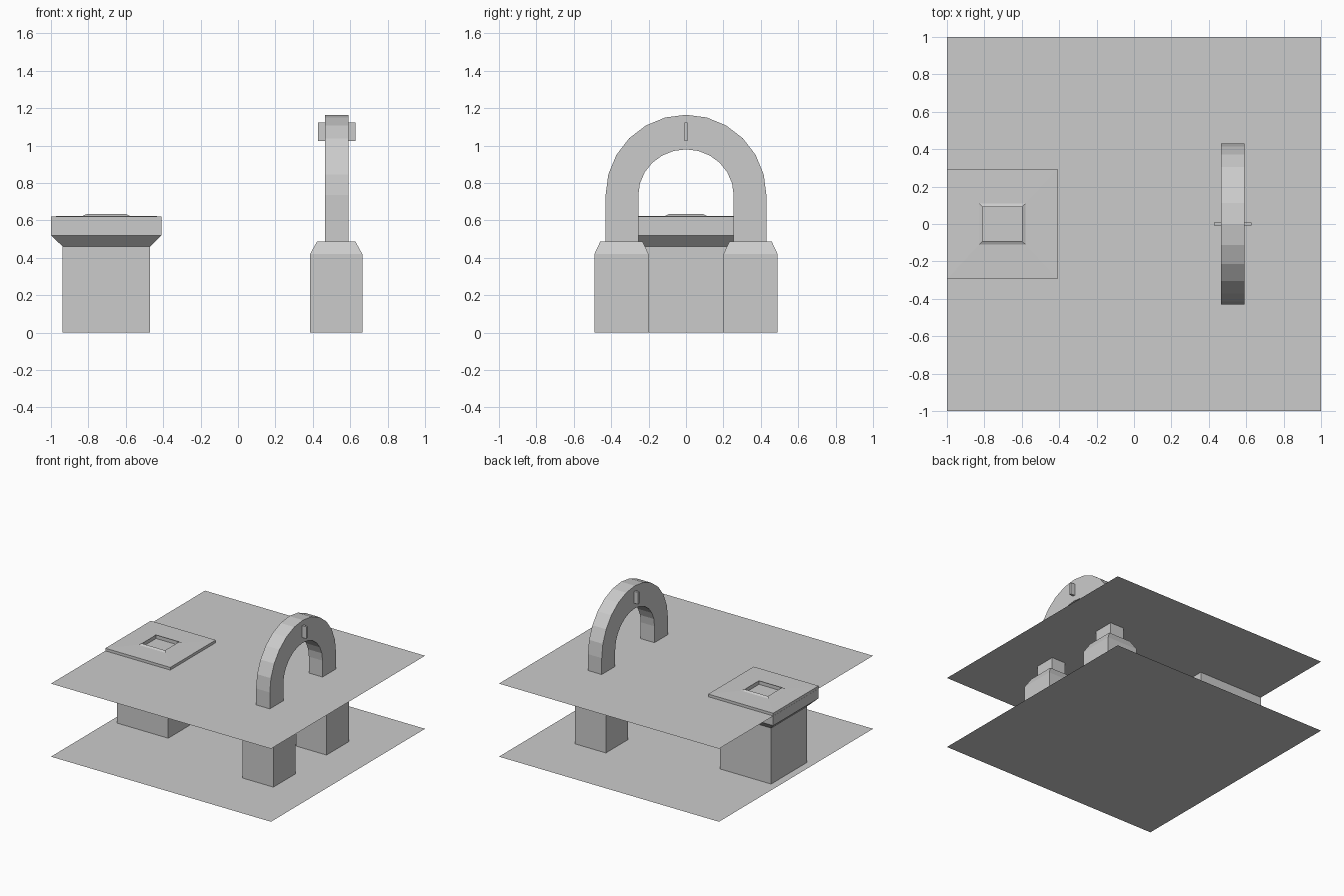
import bpy, bmesh, math

if "Cube" in bpy.data.objects:
    bpy.data.objects.remove(bpy.data.objects["Cube"])


def make(name, verts, faces):
    me = bpy.data.meshes.new(name)
    me.from_pydata(verts, [], faces)
    bm = bmesh.new()
    bm.from_mesh(me)
    if len(faces) > 1:
        bmesh.ops.recalc_face_normals(bm, faces=bm.faces[:])
    bm.to_mesh(me)
    bm.free()
    ob = bpy.data.objects.new(name, me)
    bpy.context.collection.objects.link(ob)
    return ob


def stack(name, cx, cy, rings):
    """Square-section solid lofted through (half x, half y, z) rings."""
    verts, faces = [], []
    for hx, hy, z in rings:
        verts += [(cx + sx * hx, cy + sy * hy, z)
                  for sx, sy in ((-1, -1), (1, -1), (1, 1), (-1, 1))]
    for r in range(len(rings) - 1):
        for i in range(4):
            j = (i + 1) % 4
            faces.append((r * 4 + i, r * 4 + j, r * 4 + 4 + j, r * 4 + 4 + i))
    n = len(verts)
    faces += [(3, 2, 1, 0), (n - 4, n - 3, n - 2, n - 1)]
    return make(name, verts, faces)


def sheet(name, z):
    return make(name, [(-1, -1, z), (1, -1, z), (1, 1, z), (-1, 1, z)], [(0, 1, 2, 3)])


# Lower floor and upper surface sheets
sheet("lower_floor", 0.0)
sheet("upper_surface", 0.6)

# Pedestal with flared cap and a shallow square recess in a raised lip
stack("pedestal", -0.704, 0, [
    (0.233, 0.233, 0), (0.233, 0.233, 0.46), (0.295, 0.295, 0.52),
    (0.295, 0.295, 0.622), (0.125, 0.11, 0.625),
    (0.105, 0.092, 0.634), (0.105, 0.092, 0.605)])

# Two arch bases with chamfered tops
for side, label in ((-1, "front"), (1, "back")):
    stack(label + "_arch_base", 0.525, side * 0.345, [
        (0.14, 0.145, 0), (0.14, 0.145, 0.42), (0.102, 0.113, 0.488)])

# Round arch standing on the bases
SEG = 12
CZ, FOOT = 0.735, 0.48


def arch_line(ry, rz):
    pts = [(ry, FOOT)]
    for i in range(SEG + 1):
        a = math.pi * i / SEG
        pts.append((ry * math.cos(a), CZ + rz * math.sin(a)))
    return pts + [(-ry, FOOT)]


outer, inner = arch_line(0.43, 0.43), arch_line(0.255, 0.245)
verts, faces = [], []
for o, i in zip(outer, inner):
    verts += [(0.465, *o), (0.59, *o), (0.59, *i), (0.465, *i)]
for s in range(len(outer) - 1):
    for k in range(4):
        m = (k + 1) % 4
        faces.append((s * 4 + k, s * 4 + m, s * 4 + 4 + m, s * 4 + 4 + k))
n = len(verts)
faces += [(0, 1, 2, 3), (n - 1, n - 2, n - 3, n - 4)]
make("arch", verts, faces)

# Thin key bar passing through the crown
stack("arch_key", 0.528, 0, [(0.099, 0.009, 1.025), (0.099, 0.009, 1.123)])
